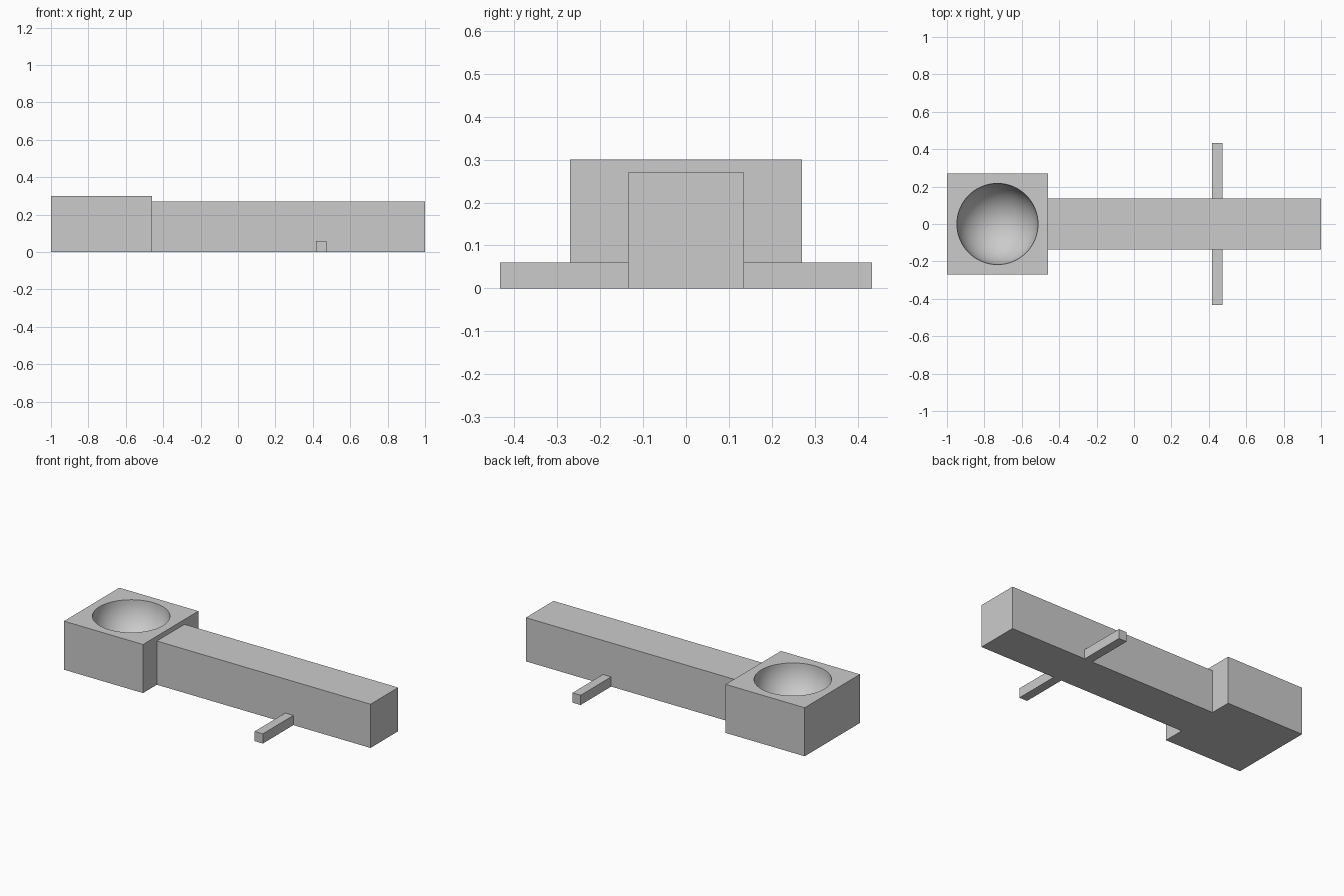
import bpy
import math

cube = bpy.data.objects.get("Cube")
if cube:
    bpy.data.objects.remove(cube, do_unlink=True)

grey = bpy.data.materials.new("plain grey")
grey.use_nodes = True
colour = (0.6, 0.6, 0.6, 1)
grey.diffuse_color = colour
grey.node_tree.nodes["Principled BSDF"].inputs["Base Color"].default_value = colour


def box(name, x0, x1, y0, y1, height):
    """Box standing on the ground between the given limits."""
    bpy.ops.mesh.primitive_cube_add(
        size=1, location=((x0 + x1) / 2, (y0 + y1) / 2, height / 2))
    ob = bpy.context.object
    ob.name = name
    ob.scale = (x1 - x0, y1 - y0, height)
    bpy.ops.object.transform_apply(location=False, rotation=False, scale=True)
    ob.data.materials.append(grey)
    return ob


ARM = 0.135      # half width of the arm
HEAD = 0.27      # half width of the head block
TOP = 0.3        # height of the head block

# Long arm and its two side pegs
box("arm", 2 * HEAD - 1, 1, -ARM, ARM, 0.27)
box("left_peg", 0.417, 0.473, ARM, 0.433, 0.06)
box("right_peg", 0.417, 0.473, -0.433, -ARM, 0.06)

# Head block with a hemispherical bowl cut from its top
head = box("head_block", -1, 2 * HEAD - 1, -HEAD, HEAD, TOP)
bpy.ops.mesh.primitive_uv_sphere_add(
    segments=64, ring_count=32, radius=0.217, location=(HEAD - 1, 0, TOP))
cutter = bpy.context.object
cutter.name = "bowl_cutter"
cutter.hide_render = True
cutter.data.materials.append(grey)

cut = head.modifiers.new("bowl", 'BOOLEAN')
cut.operation = 'DIFFERENCE'
cut.solver = 'EXACT'
cut.object = cutter
bpy.ops.object.select_all(action='DESELECT')
head.select_set(True)
bpy.context.view_layer.objects.active = head
bpy.ops.object.modifier_apply(modifier=cut.name)
bpy.data.objects.remove(cutter, do_unlink=True)
bpy.ops.object.shade_smooth_by_angle(angle=math.radians(30))
